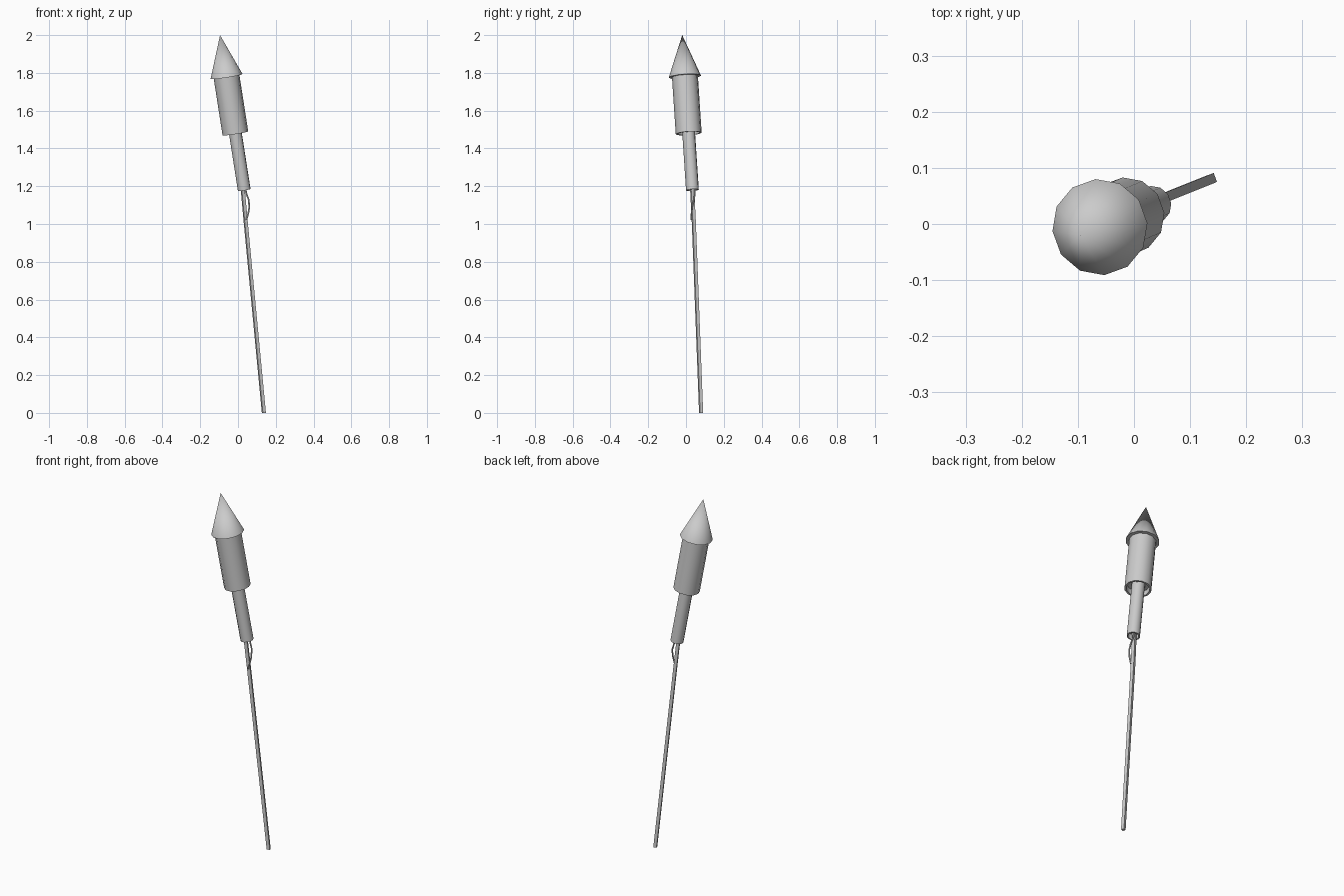
import bpy, bmesh, math
from mathutils import Vector, Matrix

if "Cube" in bpy.data.objects:
    bpy.data.objects.remove(bpy.data.objects["Cube"])

BASE = Vector((0.033, 0.034, 1.18))     # bottom of the motor tube
TIP = Vector((-0.095, -0.02, 2.0))      # tip of the nose
L = (TIP - BASE).length


def finish(name, bm, angle=40):
    bmesh.ops.recalc_face_normals(bm, faces=bm.faces)
    me = bpy.data.meshes.new(name)
    bm.to_mesh(me)
    bm.free()
    ob = bpy.data.objects.new(name, me)
    bpy.context.collection.objects.link(ob)
    bpy.ops.object.select_all(action='DESELECT')
    ob.select_set(True)
    bpy.context.view_layer.objects.active = ob
    bpy.ops.object.shade_smooth_by_angle(angle=math.radians(angle))
    return ob


def skin(bm, rings):
    n = len(rings[0])
    for a, b in zip(rings, rings[1:]):
        for i in range(n):
            j = (i + 1) % n
            bm.faces.new((a[i], a[j], b[j], b[i]))
    bm.faces.new(rings[0])
    bm.faces.new(rings[-1])


def lathe(name, profile, sides=12):
    """Closed (radius, distance along rocket axis) profile turned about the axis."""
    bm = bmesh.new()
    rings = [[bm.verts.new((r * math.cos(a), r * math.sin(a), h))
              for a in (math.radians(5) + math.tau * i / sides for i in range(sides))]
             for r, h in profile]
    skin(bm, rings)
    bmesh.ops.remove_doubles(bm, verts=bm.verts, dist=1e-5)
    rot = Vector((0, 0, 1)).rotation_difference(TIP - BASE).to_matrix().to_4x4()
    bm.transform(Matrix.Translation(BASE) @ rot)
    return finish(name, bm)


def sweep(name, points, radius, sides):
    """Thin rod with horizontal cross-sections through the given points."""
    bm = bmesh.new()
    rings = [[bm.verts.new((p[0] + radius * math.cos(a), p[1] + radius * math.sin(a), p[2]))
              for a in (math.radians(65) + math.tau * i / sides for i in range(sides))]
             for p in points]
    skin(bm, rings)
    return finish(name, bm)


# Rocket parts: pointed cap, paper body, motor tube (both hollow below)
lathe("nose_cone", [(0.086, 0.609), (0.0, L)])
lathe("body_tube", [(0.059, 0.335), (0.059, 0.304), (0.069, 0.304), (0.069, 0.62)])
lathe("motor_tube", [(0.027, 0.03), (0.027, 0.0), (0.034, 0.0), (0.034, 0.345)])

# Guide stick and fuse
sweep("stick", [(0.021, 0.030, 1.23), (0.040, 0.041, 1.02), (0.137, 0.080, 0.0)], 0.012, 4)
sweep("fuse", [(0.036, 0.046, 1.22), (0.043, 0.047, 1.165), (0.056, 0.043, 1.13),
               (0.060, 0.034, 1.09), (0.054, 0.029, 1.055), (0.044, 0.028, 1.02)], 0.0045, 6)
